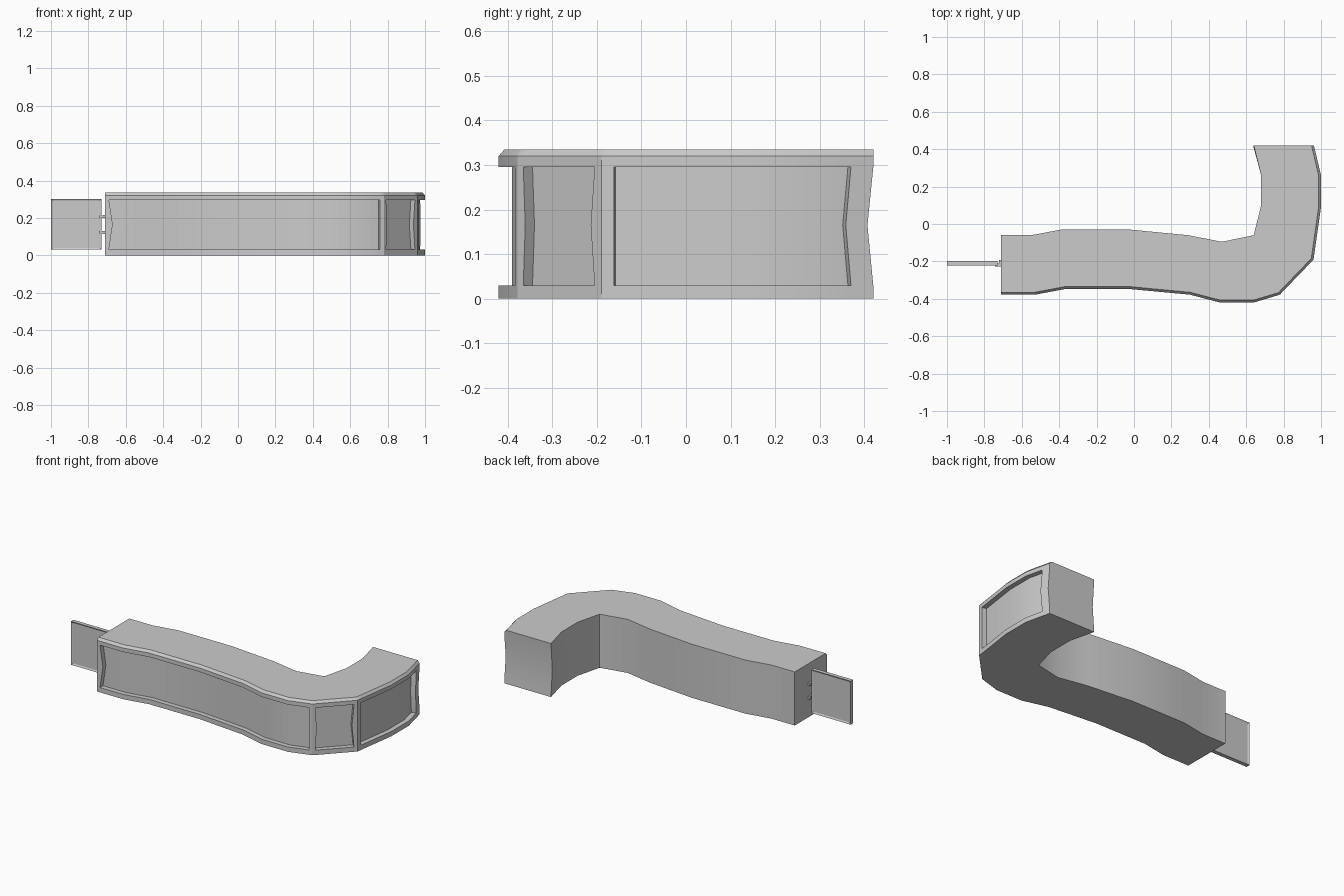
import bpy, bmesh
from mathutils import Vector

if "Cube" in bpy.data.objects:
    bpy.data.objects.remove(bpy.data.objects["Cube"])


def finish(bm, name):
    bmesh.ops.recalc_face_normals(bm, faces=bm.faces)
    me = bpy.data.meshes.new(name)
    bm.to_mesh(me)
    bm.free()
    ob = bpy.data.objects.new(name, me)
    bpy.context.collection.objects.link(ob)
    return ob


def box(name, x0, x1, y0, y1, z0, z1, inset=0.0):
    bm = bmesh.new()
    bmesh.ops.create_cube(bm, size=1)
    for v in bm.verts:
        v.co = ((x0 + x1) / 2 + v.co.x * (x1 - x0),
                (y0 + y1) / 2 + v.co.y * (y1 - y0),
                (z0 + z1) / 2 + v.co.z * (z1 - z0))
    bm.normal_update()
    if inset:
        sides = [f for f in bm.faces if abs(f.normal.y) > 0.9]
        bmesh.ops.inset_individual(bm, faces=sides, thickness=inset)
        for f in sides:
            for v in f.verts:
                v.co.y -= f.normal.y * 0.005
    return finish(bm, name)


# Counter outlines seen from above: customer side and staff side
front = [Vector(p) for p in [
    (-.71, -.378), (-.69, -.378), (-.53, -.378), (-.37, -.348), (-.02, -.348),
    (.30, -.378), (.46, -.42), (.64, -.42), (.76, -.384), (.78, -.378),
    (.792, -.365), (.946, -.205), (.96, -.19), (.964, -.162), (1, .09),
    (1, .26), (.974, .37), (.962, .42)]]
back = [(-.71, -.06), (-.55, -.06), (-.39, -.03), (-.02, -.03), (.29, -.06),
        (.47, -.095), (.64, -.06), (.68, .10), (.68, .26), (.64, .42)]
panels = [(1, 8), (10, 11), (13, 16)]
heights = [0, .03, .165, .295, .32, .335]
last = len(front) - 1


def normal(i, lo=0, hi=last):
    t = Vector((0, 0))
    if i > lo:
        t += (front[i] - front[i - 1]).normalized()
    if i < hi:
        t += (front[i + 1] - front[i]).normalized()
    return Vector((t.y, -t.x)).normalized()


bm = bmesh.new()

# Customer side grid with chamfered top edge and bent panel ends
bend = {1: .02, 8: 0, 10: .006, 11: -.012, 13: 0, 16: -.012}
grid = []
for i, p in enumerate(front):
    n = Vector((1, 0)) if i == last else normal(i)
    tangent = Vector((-n.y, n.x))
    col = []
    for r, z in enumerate(heights):
        q = p - n * .013 if r == 5 else p.copy()
        if r == 2:
            q += tangent * bend.get(i, 0)
            if i == last:
                q.y -= .013
        col.append(bm.verts.new((q.x, q.y, z)))
    grid.append(col)

for i in range(last):
    in_panel = any(a <= i < b for a, b in panels)
    for r in range(5):
        if not (in_panel and r in (1, 2)):
            bm.faces.new((grid[i][r], grid[i + 1][r],
                          grid[i + 1][r + 1], grid[i][r + 1]))

# Recessed panels
for a, b in panels:
    inner = []
    for i in range(a, b + 1):
        n = normal(i, a, b) * .03
        inner.append([bm.verts.new(grid[i][r].co - Vector((n.x, n.y, 0)))
                      for r in (1, 2, 3)])
    for k in range(b - a):
        for r in (0, 1):
            bm.faces.new((inner[k][r], inner[k + 1][r],
                          inner[k + 1][r + 1], inner[k][r + 1]))
        for r, g in ((0, 1), (2, 3)):
            bm.faces.new((grid[a + k][g], grid[a + k + 1][g],
                          inner[k + 1][r], inner[k][r]))
    for i, k in ((a, 0), (b, b - a)):
        for r in (0, 1):
            bm.faces.new((grid[i][r + 1], grid[i][r + 2],
                          inner[k][r + 1], inner[k][r]))

# Staff side wall
rear = []
for i, (x, y) in enumerate(back):
    dy = -.013 if i == len(back) - 1 else 0
    rear.append([bm.verts.new((x, y, 0)), bm.verts.new((x, y + dy, .165)),
                 bm.verts.new((x, y, .335))])
for p, q in zip(rear, rear[1:]):
    for r in (0, 1):
        bm.faces.new((p[r], q[r], q[r + 1], p[r + 1]))

# Worktop, underside and ends
bm.faces.new([c[5] for c in grid] + [c[2] for c in reversed(rear)])
bm.faces.new([c[0] for c in grid] + [c[0] for c in reversed(rear)])
for g, c in ((grid[0], rear[0]), (grid[-1], rear[-1])):
    bm.faces.new((g[0], g[1], g[2], c[1], c[0]))
    bm.faces.new((g[2], g[3], g[4], g[5], c[2], c[1]))
counter = finish(bm, "counter")
bpy.context.view_layer.objects.active = counter
counter.select_set(True)
bpy.ops.object.shade_smooth_by_angle(angle=0.5)

# Swing gate with framed faces, and its two hinges
box("gate", -1, -.73, -.222, -.198, .03, .302, inset=.014)
for n, z in enumerate((.123, .207)):
    box(f"hinge_plate_{n}", -.722, -.708, -.227, -.193, z - .008, z + .008)
    box(f"hinge_pin_{n}", -.742, -.72, -.226, -.212, z - .007, z + .007)
